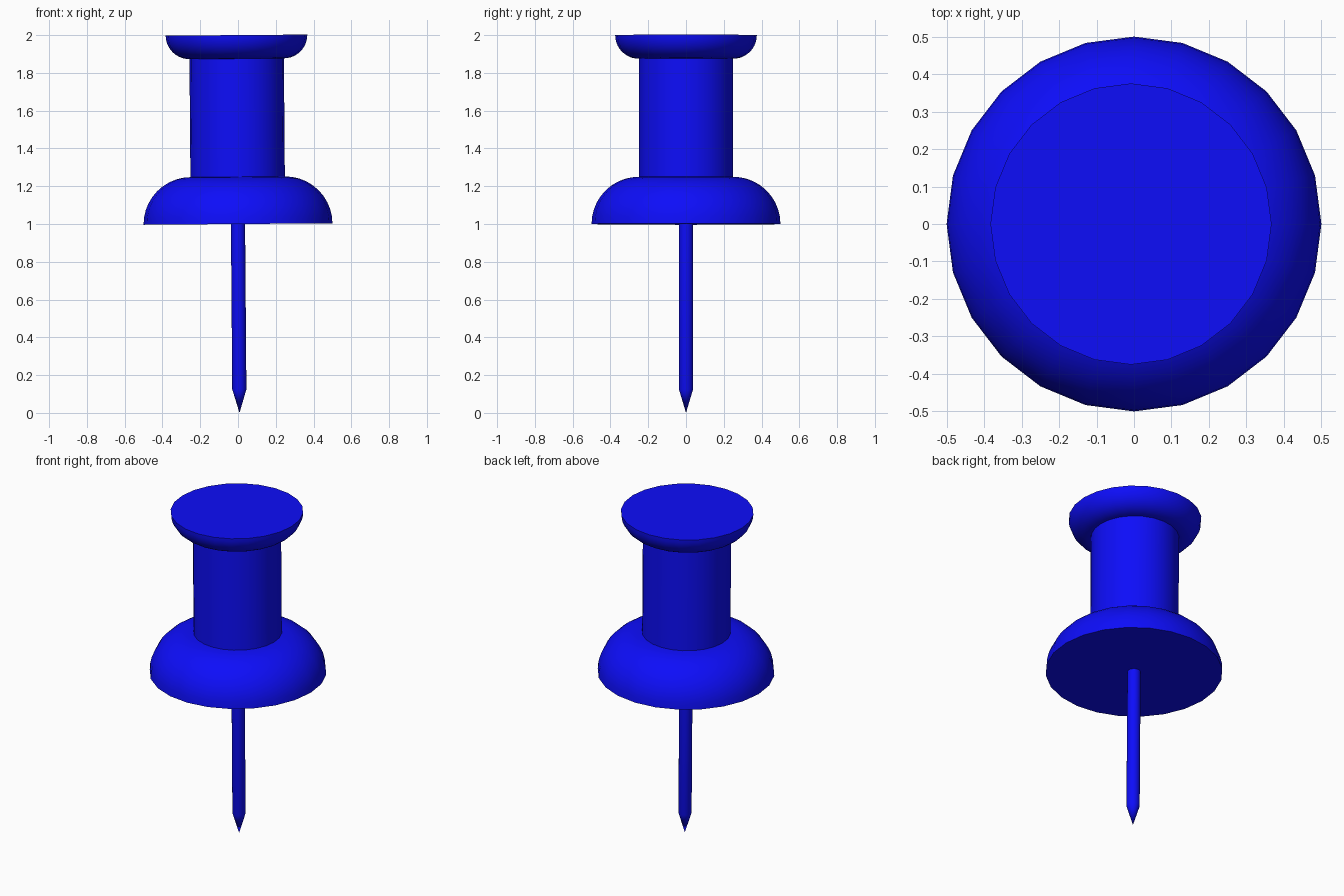
import bpy, bmesh, math
from mathutils import Matrix

if "Cube" in bpy.data.objects:
    bpy.data.objects.remove(bpy.data.objects["Cube"])

TILT = Matrix.Translation((0.008, 0, 0)) @ Matrix.Rotation(-0.008, 4, 'Y')

blue = bpy.data.materials.new("blue_plastic")
blue.diffuse_color = (0.004, 0.004, 0.95, 1)
blue.use_nodes = True
blue.node_tree.nodes["Principled BSDF"].inputs["Base Color"].default_value = blue.diffuse_color


def lathe(name, profile, sides=24):
    """Spin (radius, height) points around z into a smooth part."""
    bm = bmesh.new()
    rings = []
    for r, z in profile:
        n = 1 if r == 0 else sides
        rings.append([bm.verts.new((r * math.cos(2 * math.pi * i / sides),
                                    r * math.sin(2 * math.pi * i / sides), z))
                      for i in range(n)])
    for a, b in zip(rings, rings[1:]):
        for i in range(sides):
            j = (i + 1) % sides
            if len(a) == 1:
                bm.faces.new((a[0], b[j], b[i]))
            elif len(b) == 1:
                bm.faces.new((a[i], a[j], b[0]))
            else:
                bm.faces.new((a[i], a[j], b[j], b[i]))
    bm.transform(TILT)
    bmesh.ops.recalc_face_normals(bm, faces=bm.faces)
    mesh = bpy.data.meshes.new(name)
    bm.to_mesh(mesh)
    bm.free()
    mesh.materials.append(blue)
    obj = bpy.data.objects.new(name, mesh)
    bpy.context.collection.objects.link(obj)
    bpy.ops.object.select_all(action='DESELECT')
    obj.select_set(True)
    bpy.context.view_layer.objects.active = obj
    bpy.ops.object.shade_smooth_by_angle(angle=math.radians(35))
    return obj


def arc(cr, cz, radius, start, end, steps=10):
    angles = [math.radians(start + (end - start) * i / steps) for i in range(steps + 1)]
    return [(cr + radius * math.cos(a), cz + radius * math.sin(a)) for a in angles]


# Needle with pointed tip
lathe("needle", [(0, 0), (0.0375, 0.125), (0.0375, 1.0)])
# Domed flange, flat underneath
lathe("flange", [(0, 1.0)] + arc(0.25, 1.0, 0.25, 0, 90))
# Straight grip
lathe("grip", [(0.25, 1.25), (0.25, 1.875)])
# Head rounded below, flat on top
lathe("head", arc(0.25, 2.0, 0.125, -90, 0) + [(0, 2.0)])
